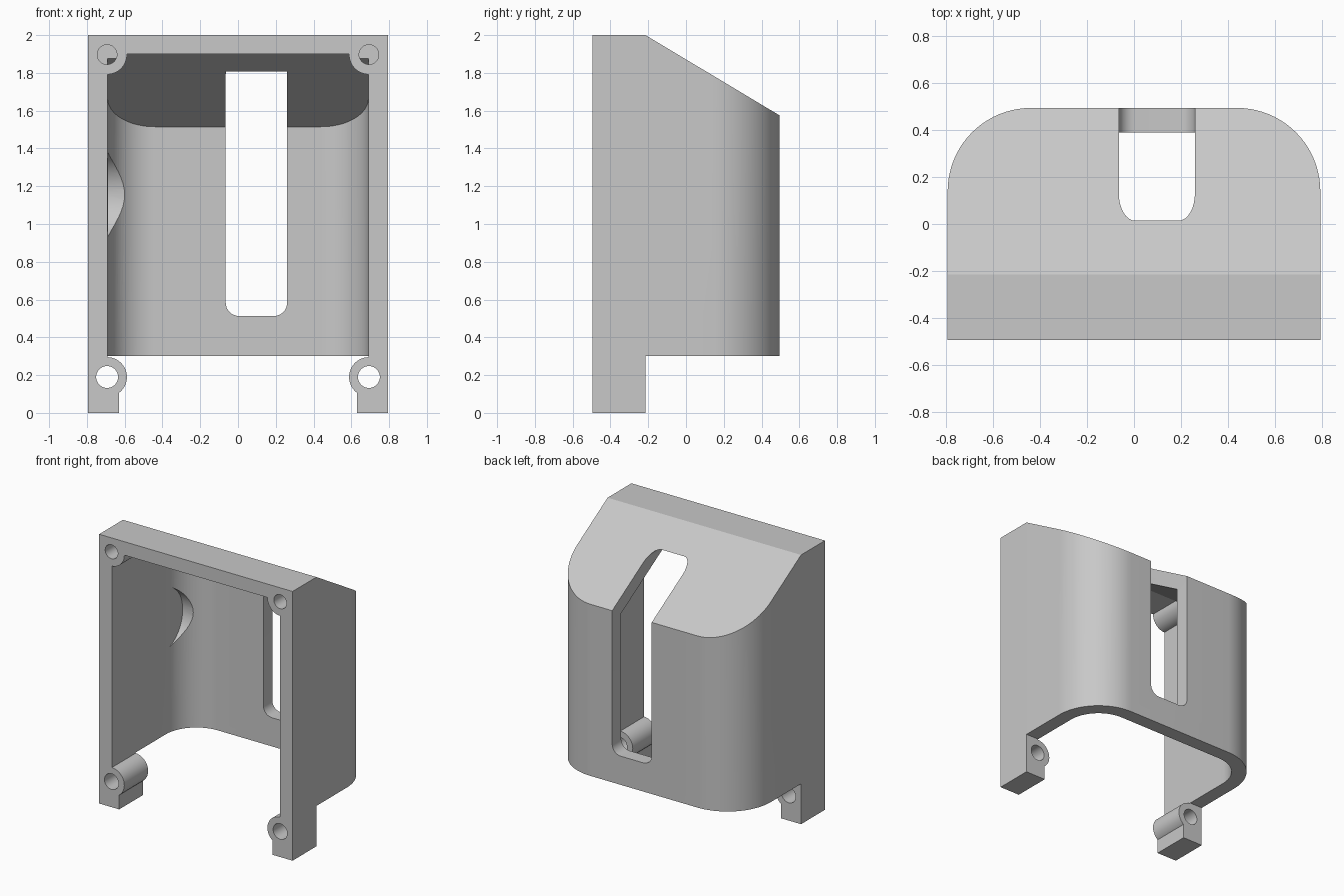
import bpy, bmesh, math
from mathutils import Vector

cube = bpy.data.objects.get("Cube")
if cube:
    bpy.data.objects.remove(cube, do_unlink=True)

grey = bpy.data.materials.new("light grey")
grey.use_nodes = True
colour = (0.58, 0.58, 0.58, 1)
grey.diffuse_color = colour
grey.node_tree.nodes["Principled BSDF"].inputs["Base Color"].default_value = colour


def prism(name, points, axis, start, end):
    """Extrude a closed 2D profile along one axis (0 = x, 1 = y, 2 = z)."""
    def place(p, depth):
        co = list(p)
        co.insert(axis, depth)
        return Vector(co)
    bm = bmesh.new()
    face = bm.faces.new([bm.verts.new(place(p, start)) for p in points])
    new = bmesh.ops.extrude_face_region(bm, geom=[face])["geom"]
    shift = place((0, 0), end - start)
    bmesh.ops.translate(bm, vec=shift, verts=[v for v in new if isinstance(v, bmesh.types.BMVert)])
    bmesh.ops.recalc_face_normals(bm, faces=bm.faces)
    mesh = bpy.data.meshes.new(name)
    bm.to_mesh(mesh)
    bm.free()
    mesh.materials.append(grey)
    obj = bpy.data.objects.new(name, mesh)
    bpy.context.collection.objects.link(obj)
    return obj


def arc(cx, cy, radius, first, last, steps):
    angles = [math.radians(first + (last - first) * i / steps) for i in range(steps + 1)]
    return [(cx + radius * math.cos(a), cy + radius * math.sin(a)) for a in angles]


def disc(cx, cy, radius):
    return arc(cx, cy, radius, 0, 360, 48)[:-1]


def rectangle(x0, y0, x1, y1):
    return [(x0, y0), (x1, y0), (x1, y1), (x0, y1)]


def rounded(x0, y0, x1, y1, r):
    return (arc(x1 - r, y1 - r, r, 0, 90, 8) + arc(x0 + r, y1 - r, r, 90, 180, 8)
            + arc(x0 + r, y0 + r, r, 180, 270, 8) + arc(x1 - r, y0 + r, r, 270, 360, 8))


def footprint(half, front, back, r):
    """Plan outline with square front and rounded back corners."""
    return ([(-half, front), (half, front)]
            + arc(half - r, back - r, r, 0, 90, 20)
            + arc(r - half, back - r, r, 90, 180, 20))


def combine(target, tool, operation):
    tool.hide_render = True
    mod = target.modifiers.new(operation, "BOOLEAN")
    mod.operation = operation
    mod.solver = "EXACT"
    mod.object = tool
    bpy.context.view_layer.objects.active = target
    bpy.ops.object.modifier_apply(modifier=mod.name)
    bpy.data.objects.remove(tool, do_unlink=True)


FRONT, STEP, BACK = -0.495, -0.215, 0.495
HALF, INNER, SKIRT = 0.795, 0.69, 0.3
SLOPE = (2 - 1.575) / (BACK - STEP)


def ceiling(y):
    return 2 - SLOPE * (y - STEP) - 0.123


# Outer housing: rounded plan trimmed by the stepped, sloping side outline
housing = prism("housing", footprint(HALF, FRONT, BACK, 0.355), 2, 0, 2)
side = [(-1, -1), (STEP, -1), (STEP, SKIRT), (1, SKIRT), (1, 2 - SLOPE * (1 - STEP)),
        (STEP, 2), (STEP, 3), (-1, 3)]
side[5:7] = [(STEP, 2), (-1, 2)]
side = side[:7]
combine(housing, prism("side_outline", side, 0, -1, 1), "INTERSECT")

# Cavity with a sloping ceiling
cavity = prism("cavity", footprint(INNER, -0.8, 0.39, 0.25), 2, -0.5, 2.5)
bend = STEP - (1.9 - ceiling(STEP)) / SLOPE
room = [(-1, -1), (1, -1), (1, ceiling(1)), (bend, 1.9), (-1, 1.9)]
combine(cavity, prism("cavity_outline", room, 0, -1, 1), "INTERSECT")

# Screw bosses and feet are left standing inside the cavity
for s in (-1, 1):
    combine(cavity, prism("upper_boss", disc(s * 0.693, 1.897, 0.105), 1, -0.95, STEP), "DIFFERENCE")
    combine(cavity, prism("lower_boss", disc(s * 0.693, 0.19, 0.105), 1, -0.95, -0.1), "DIFFERENCE")
    x0, x1 = sorted((s * 0.63, s * 0.75))
    combine(cavity, prism("foot", rectangle(x0, -0.7, x1, 0.18), 1, -0.95, -0.1), "DIFFERENCE")
combine(housing, cavity, "DIFFERENCE")

# Screw holes: blind at the top, through at the bottom
for s in (-1, 1):
    combine(housing, prism("upper_hole", disc(s * 0.693, 1.897, 0.052), 1, -0.7, STEP + 0.001), "DIFFERENCE")
    combine(housing, prism("lower_hole", disc(s * 0.693, 0.19, 0.058), 1, -0.7, 0), "DIFFERENCE")

# Tall rounded slot through the back and the sloping roof
combine(housing, prism("slot", rounded(-0.065, 0.513, 0.26, 1.863, 0.07), 1, -0.1, 0.8), "DIFFERENCE")

# Round recess in the inner corner of the right wall
combine(housing, prism("recess", disc(0.097, 1.155, 0.235), 0, -0.687, -0.4), "DIFFERENCE")

bpy.ops.object.select_all(action="DESELECT")
housing.select_set(True)
bpy.context.view_layer.objects.active = housing
bpy.ops.object.shade_smooth_by_angle(angle=math.radians(25))
